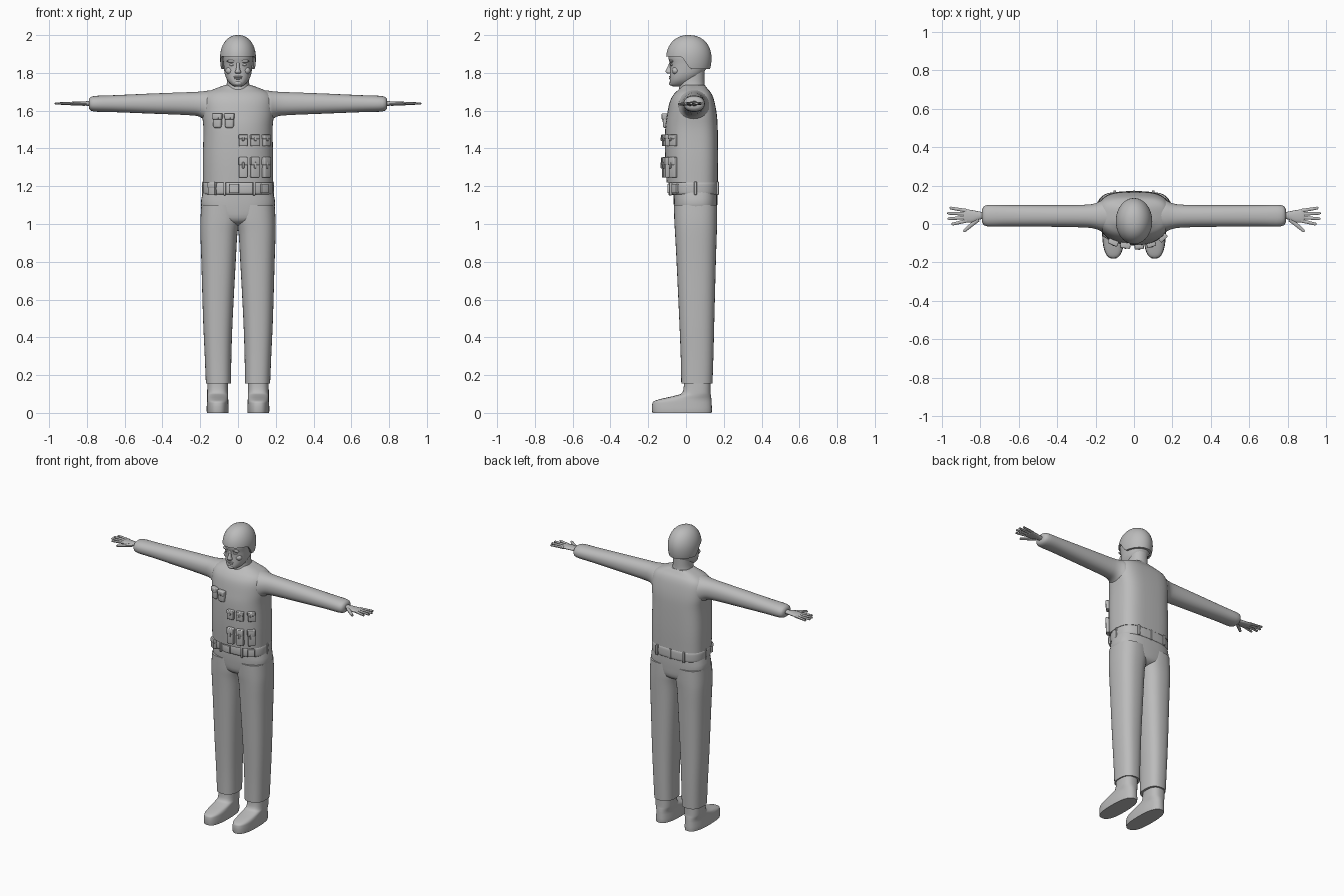
import bpy, bmesh, math
from mathutils import Vector, Matrix

if "Cube" in bpy.data.objects:
    bpy.data.objects.remove(bpy.data.objects["Cube"])

grey = bpy.data.materials.new("plain_grey")
grey.diffuse_color = (0.5, 0.5, 0.5, 1)
grey.use_nodes = True
grey.node_tree.nodes["Principled BSDF"].inputs["Base Color"].default_value = grey.diffuse_color


def finish(name, bm, angle=40):
    """Turn a bmesh into a smooth shaded object with sharp edges kept."""
    bmesh.ops.recalc_face_normals(bm, faces=bm.faces)
    me = bpy.data.meshes.new(name)
    bm.to_mesh(me)
    bm.free()
    me.materials.append(grey)
    me.polygons.foreach_set("use_smooth", [True] * len(me.polygons))
    me.set_sharp_from_angle(angle=math.radians(angle))
    ob = bpy.data.objects.new(name, me)
    bpy.context.collection.objects.link(ob)
    return ob


def catmull(p0, p1, p2, p3, t):
    return [0.5 * (2 * b + (c - a) * t + (2 * a - 5 * b + 4 * c - d) * t * t
                   + (3 * b - a - 3 * c + d) * t ** 3)
            for a, b, c, d in zip(p0, p1, p2, p3)]


def loft(name, rings, axis="z", s=1, nf=2.2, nb=2.2, seg=36, sub=4):
    """Rings are (t, u0, u1, v0, v1): bounds of a rounded section along an axis."""
    fine = []
    for i in range(len(rings) - 1):
        q = [rings[max(0, min(len(rings) - 1, i + k))] for k in (-1, 0, 1, 2)]
        fine += [catmull(*q, j / sub) for j in range(sub)]
    fine.append(rings[-1])
    bm = bmesh.new()
    loops = []
    for t, u0, u1, v0, v1 in fine:
        loop = []
        for k in range(seg):
            a = 2 * math.pi * k / seg
            c, d = math.cos(a), math.sin(a)
            e = 2 / (nf if d < 0 else nb)
            u = (u0 + u1) / 2 + (u1 - u0) / 2 * math.copysign(abs(c) ** e, c)
            v = (v0 + v1) / 2 + (v1 - v0) / 2 * math.copysign(abs(d) ** e, d)
            loop.append(bm.verts.new((s * u, v, t) if axis == "z" else (s * t, u, v)))
        loops.append(loop)
    for a, b in zip(loops, loops[1:]):
        for k in range(seg):
            bm.faces.new((a[k], a[k - 1], b[k - 1], b[k]))
    bm.faces.new(loops[0])
    bm.faces.new(loops[-1])
    return finish(name, bm)


def box(name, loc, size, rot=0.0, bevel=0.006, taper=1.0):
    """Bevelled box turned about z; taper narrows its lower end."""
    bm = bmesh.new()
    bmesh.ops.create_cube(bm, size=1)
    for v in bm.verts:
        k = taper if v.co.z < 0 else 1
        v.co = Vector((v.co.x * size[0] * k, v.co.y * size[1], v.co.z * size[2]))
    bmesh.ops.bevel(bm, geom=bm.edges[:], offset=bevel, segments=3, profile=0.5, affect="EDGES")
    bm.transform(Matrix.Translation(loc) @ Matrix.Rotation(rot, 4, "Z"))
    return finish(name, bm)


def blob(name, loc, radii):
    bm = bmesh.new()
    bmesh.ops.create_uvsphere(bm, u_segments=16, v_segments=10, radius=1)
    bm.transform(Matrix.Translation(loc) @ Matrix.Diagonal((*radii, 1)))
    return finish(name, bm)


def rod(name, a, b, r0, r1, flat=0.8):
    """Tapered finger between two points."""
    a, b = Vector(a), Vector(b)
    bm = bmesh.new()
    bmesh.ops.create_cone(bm, cap_ends=True, segments=10, radius1=r0, radius2=r1, depth=(b - a).length)
    bmesh.ops.bevel(bm, geom=[e for e in bm.edges if all(v.co.z > 0 for v in e.verts)],
                    offset=r1 * 0.5, segments=2, affect="EDGES")
    bm.transform(Matrix.Translation((a + b) / 2) @ (b - a).to_track_quat("Z", "Y").to_matrix().to_4x4())
    for v in bm.verts:
        v.co.z = a.z + (v.co.z - a.z) * flat
    return finish(name, bm)


# Torso
loft("torso", [(1.22, -.185, .185, -.103, .168), (1.35, -.186, .186, -.11, .17),
               (1.5, -.183, .183, -.11, .168), (1.58, -.19, .19, -.1, .163),
               (1.65, -.19, .19, -.085, .15), (1.69, -.172, .172, -.062, .135),
               (1.715, -.125, .125, -.035, .115), (1.735, -.07, .07, -.02, .1)],
     nf=2.3, nb=3.3, seg=48)

# Trousers: hips and two legs
loft("hips", [(.99, -.05, .05, 0, .1), (1.02, -.13, .13, -.052, .155),
              (1.09, -.194, .194, -.064, .165), (1.17, -.186, .186, -.066, .166)], nf=2.6, nb=2.8)
for s, side in ((1, "left"), (-1, "right")):
    loft(side + "_trouser_leg", [(.155, .037, .17, -.025, .14), (.3, .035, .176, -.028, .145),
                                 (.5, .028, .185, -.036, .15), (.8, .012, .194, -.05, .158),
                                 (.95, .003, .199, -.058, .163), (1.02, -.01, .199, -.062, .165),
                                 (1.1, -.01, .194, -.064, .165)], s=s, nf=2.5, nb=2.5)
    # Boots
    loft(side + "_boot", [(0, .05, .165, -.178, .136), (.02, .049, .166, -.18, .137),
                          (.045, .05, .165, -.179, .136), (.062, .051, .164, -.17, .135),
                          (.076, .052, .163, -.125, .134), (.092, .052, .163, -.055, .132),
                          (.11, .052, .163, -.018, .13), (.17, .053, .162, -.01, .13)],
         s=s, nf=2.6, nb=2.5)
    # Sleeves
    loft(side + "_sleeve", [(.1, -.035, .125, 1.52, 1.712), (.16, -.04, .125, 1.532, 1.706),
                            (.2, -.026, .108, 1.566, 1.701), (.26, -.018, .1, 1.576, 1.698),
                            (.45, -.014, .098, 1.584, 1.691), (.65, -.012, .098, 1.592, 1.682),
                            (.765, -.012, .098, 1.596, 1.677), (.79, .01, .076, 1.613, 1.66)],
         axis="x", s=s)
    # Hands
    loft(side + "_palm", [(.77, .025, .062, 1.624, 1.652), (.80, .024, .064, 1.626, 1.65),
                          (.84, .008, .072, 1.627, 1.649), (.88, .008, .076, 1.628, 1.647),
                          (.89, .014, .07, 1.632, 1.643)], axis="x", s=s, seg=20)
    for i, (y0, x1, y1) in enumerate([(.069, .96, .084), (.052, .972, .056), (.034, .97, .027), (.017, .95, -.002)]):
        rod(f"{side}_finger_{i + 1}", (s * .87, y0, 1.638), (s * x1, y1, 1.638), .01, .0075)
    rod(side + "_thumb", (s * .81, .025, 1.636), (s * .888, -.04, 1.634), .013, .008)

# Neck and head
loft("neck", [(1.68, -.075, .075, -.045, .115), (1.73, -.062, .062, -.035, .1),
              (1.77, -.058, .058, -.035, .098), (1.84, -.06, .06, -.03, .1)])
loft("head", [(1.728, -.018, .018, -.07, -.01), (1.738, -.036, .036, -.084, .02),
              (1.76, -.056, .056, -.086, .05), (1.79, -.069, .069, -.085, .085),
              (1.82, -.074, .074, -.084, .105), (1.85, -.077, .077, -.086, .115),
              (1.89, -.08, .08, -.094, .12), (1.93, -.07, .07, -.08, .105)], nf=2.3)
loft("nose", [(1.796, -.012, .012, -.098, -.07), (1.804, -.017, .017, -.107, -.07),
              (1.816, -.012, .012, -.106, -.07), (1.835, -.008, .008, -.096, -.07),
              (1.855, -.009, .009, -.088, -.07)], seg=16)
for s, side in ((1, "left"), (-1, "right")):
    blob(side + "_brow", (s * .032, -.076, 1.862), (.028, .013, .008))
    blob(side + "_eye", (s * .031, -.073, 1.843), (.015, .01, .007))
    blob(side + "_cheek", (s * .042, -.055, 1.812), (.024, .02, .02))
blob("upper_lip", (0, -.083, 1.779), (.024, .008, .005))
blob("lower_lip", (0, -.082, 1.77), (.02, .008, .005))
blob("chin", (0, -.077, 1.745), (.022, .013, .013))

# Helmet: dome whose rim drops from the brow to the ears and nape
bm = bmesh.new()
SEG, ROWS = 48, 14
grid = []
for k in range(SEG):
    a = 2 * math.pi * k / SEG
    t = max(0, min(1, (.12 * math.sin(a) + .045) / .06))
    low = math.asin((1.887 - .066 * t * t * (3 - 2 * t) - 1.88) / .12)
    col = []
    for j in range(-1, ROWS):
        th = low + (math.pi / 2 - low) * max(j, 0) / ROWS
        r = math.cos(th) ** (.5 if th < 0 else .88) * (.86 if j < 0 else 1)
        col.append(bm.verts.new((.095 * r * math.cos(a), .015 + .12 * r * math.sin(a),
                                 1.88 + .12 * math.sin(th))))
    grid.append(col)
top = bm.verts.new((0, .015, 2))
for k in range(SEG):
    a, b = grid[k - 1], grid[k]
    for j in range(ROWS):
        bm.faces.new((a[j], b[j], b[j + 1], a[j + 1]))
    bm.faces.new((a[-1], b[-1], top))
finish("helmet", bm)


def front(x, hw=.185, yf=-.109, yb=.169, n=2.3):
    """Front surface depth and turning angle at x."""
    def f(p):
        return (yf + yb) / 2 - (yb - yf) / 2 * (1 - min(.999, abs(p / hw)) ** n) ** (1 / n)
    return f(x), math.atan2(f(x + .002) - f(x - .002), .004)


# Chest pouches with rounded bottoms
for i, x in enumerate((-.108, -.045)):
    y, r = front(x, yf=-.105)
    box(f"chest_pouch_{i + 1}", (x, y - .004, 1.546), (.052, .03, .076), r, .011, .85)
    box(f"chest_pouch_flap_{i + 1}", (x, y - .009, 1.569), (.054, .03, .032), r, .006, .9)
    box(f"chest_pouch_stud_{i + 1}", (x, y - .023, 1.56), (.01, .008, .01), r, .002)

# Two rows of three ammunition pouches
for row, (z, h) in enumerate(((1.443, .062), (1.3, .108))):
    for i, x in enumerate((.027, .089, .149)):
        y, r = front(x)
        tag = f"{row + 1}_{i + 1}"
        box("pouch_" + tag, (x, y - .004, z), (.045, .03, h), r, .005)
        box("pouch_flap_" + tag, (x, y - .008, z + h * .3), (.048, .03, h * .38), r, .005)
        box("pouch_tab_" + tag, (x, y - .013, z + h * .1), (.012, .026, h * .3), r, .003)

# Belt with buckle, loops and small cases
loft("belt", [(1.157, -.182, .182, -.08, .166), (1.165, -.186, .186, -.086, .17),
              (1.19, -.187, .187, -.088, .171), (1.212, -.186, .186, -.086, .17),
              (1.222, -.181, .181, -.08, .166)], nf=2.4, nb=3, seg=48)
for name, x, w, d, h in (("belt_case_1", -.135, .042, .028, .07), ("belt_case_flap", -.135, .046, .034, .025),
                         ("belt_loop_1", -.07, .014, .016, .072), ("belt_buckle", -.02, .05, .016, .05),
                         ("belt_loop_2", .085, .014, .016, .072), ("belt_case_2", .14, .045, .02, .05)):
    y, r = front(x, .187, -.088, .171, 2.4)
    box(name, (x, y - .002, 1.205 if "flap" in name else 1.188), (w, d, h), r, .004)
for i, x in enumerate((-.1, 0, .1)):
    box(f"back_belt_loop_{i + 1}", (x, .167, 1.189), (.014, .014, .07), 0, .003)
for s, side in ((1, "left"), (-1, "right")):
    box(side + "_belt_loop", (s * .185, .05, 1.189), (.012, .014, .07), 0, .003)
